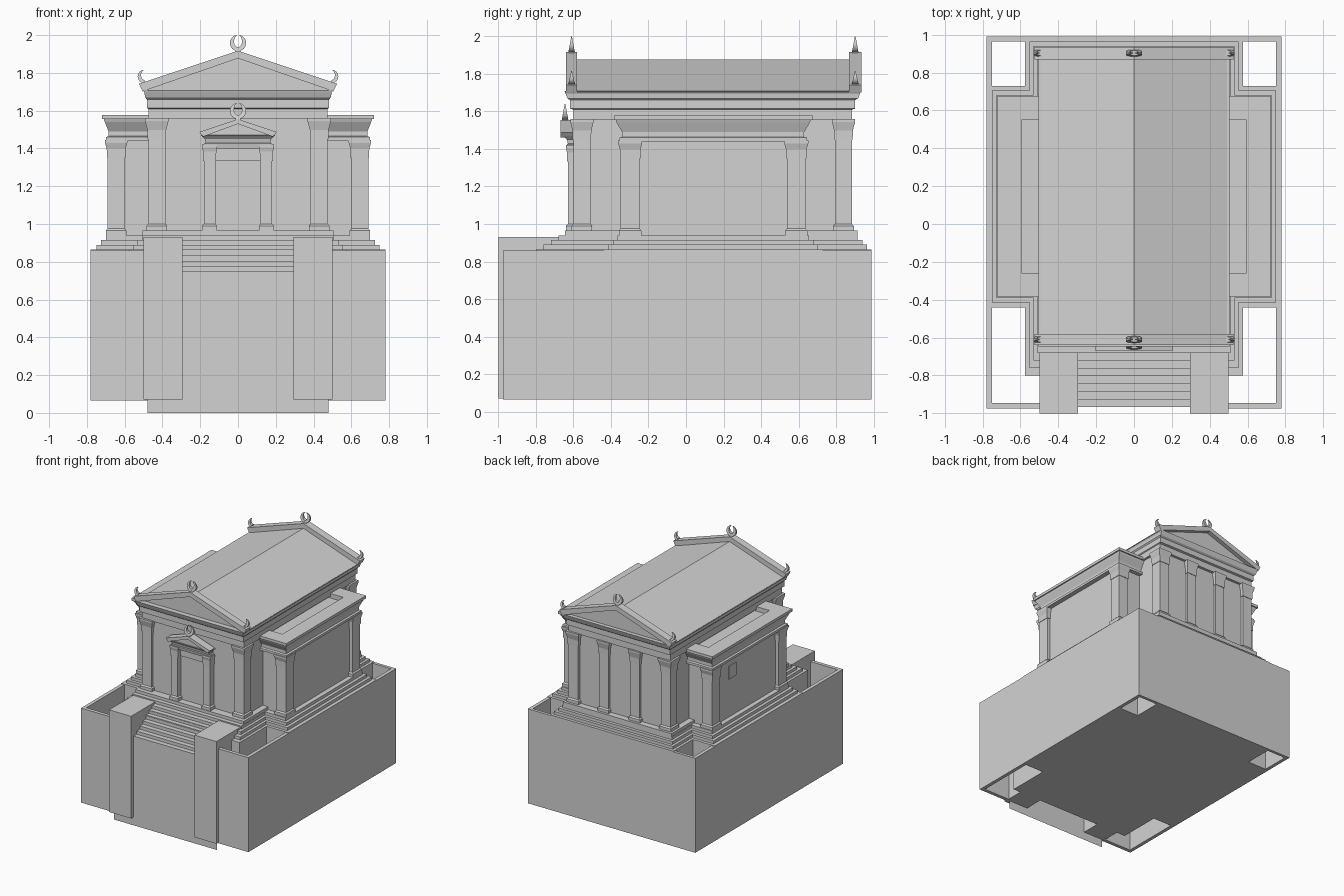
import bpy, bmesh, math

old = bpy.data.objects.get("Cube")
if old:
    bpy.data.objects.remove(old, do_unlink=True)

STONE = (0.65, 0.65, 0.65, 1)
stone = bpy.data.materials.new("grey_stone")
stone.use_nodes = True
stone.diffuse_color = STONE
stone.node_tree.nodes["Principled BSDF"].inputs["Base Color"].default_value = STONE

CY = 0.1425          # middle of the temple along y
HY = 0.7425          # half length of the temple
FLOOR = 0.965


def finish(name, bm, fix=True):
    if fix:
        bmesh.ops.recalc_face_normals(bm, faces=bm.faces)
    me = bpy.data.meshes.new(name)
    bm.to_mesh(me)
    bm.free()
    me.materials.append(stone)
    ob = bpy.data.objects.new(name, me)
    bpy.context.collection.objects.link(ob)
    return ob


def loft(name, rings):
    """Skin equal-length rings of points and cap both ends."""
    bm = bmesh.new()
    loops = [[bm.verts.new(p) for p in ring] for ring in rings]
    n = len(loops[0])
    for a, b in zip(loops, loops[1:]):
        for i in range(n):
            j = (i + 1) % n
            bm.faces.new((a[i], a[j], b[j], b[i]))
    bm.faces.new(loops[0][::-1])
    bm.faces.new(loops[-1])
    return finish(name, bm)


def stack(name, cx, cy, rows):
    """Rectangular tower from rows of (z, half x, half y)."""
    return loft(name, [[(cx + sx * hx, cy + sy * hy, z) for sx, sy in
                        ((-1, -1), (1, -1), (1, 1), (-1, 1))] for z, hx, hy in rows])


def box(name, x0, x1, y0, y1, z0, z1):
    hx, hy = abs(x1 - x0) / 2, abs(y1 - y0) / 2
    return stack(name, (x0 + x1) / 2, (y0 + y1) / 2, [(z0, hx, hy), (z1, hx, hy)])


def slab_y(name, pts, y0, y1):
    """Extrude an (x, z) outline along y."""
    return loft(name, [[(x, y, z) for x, z in pts] for y in (y0, y1)])


def cross(name, w, y0, y1, aw, a0, a1, z0, z1):
    """Extrude a cross-shaped plan: long body plus side arms."""
    half = [(w, y0), (w, a0), (aw, a0), (aw, a1), (w, a1), (w, y1)]
    pts = half + [(-x, y) for x, y in reversed(half)]
    return loft(name, [[(x, y, z) for x, y in pts] for z in (z0, z1)])


def chevron(name, w, z_end, z_top, t, y0, y1):
    """Raking cornice of a pediment."""
    slab_y(name, [(-w, z_end), (0, z_top), (w, z_end),
                  (w - 0.02, z_end - t), (0, z_top - t), (-w + 0.02, z_end - t)], y0, y1)


def pilaster(name, x, y, hx, hy, z0, z1, flare):
    cap = z1 - 0.17 * (z1 - z0) - 0.01
    stack(name, x, y, [
        (z0, hx + .01, hy + .01), (z0 + .025, hx + .01, hy + .01), (z0 + .035, hx, hy),
        (cap, hx, hy), (cap, hx + .004, hy + .004), (cap + .05, hx + .005, hy + .005),
        (z1 - .015, hx + flare, hy + flare), (z1, hx + flare, hy + flare)])


def acroterion(name, x, y, z, r, side=0):
    """Horned ornament; side = 0 gives the full crescent, +-1 a single horn."""
    arc = [math.radians(a) for a in range(-90, 76, 15)]
    outer = [(r * math.cos(a), r + r * math.sin(a)) for a in arc]
    inner = [(.5 * r * math.cos(a), 1.2 * r + .72 * r * math.sin(a)) for a in arc]
    if side:
        pts = [(side * px, pz) for px, pz in outer + inner[::-1]]
    else:
        pts = [(-px, pz) for px, pz in outer[::-1]] + outer[1:]
        pts += inner[::-1] + [(-px, pz) for px, pz in inner[1:]]
    rings = [[(x + px, y + s * .016 * (1.1 - pz / (2 * r)), z + pz) for px, pz in pts]
             for s in (-1, 1)]
    loft(name, rings)
    box(name + "_foot", x - .3 * r, x + .3 * r, y - .016, y + .016, z - .02, z + .01)


# Podium: cross-shaped core with thin walls closing the open corners
cross("podium_core", .575, -.80, .99, .78, -.44, .73, .065, .865)
for s, side in ((-1, "right"), (1, "left")):
    box(side + "_front_side_wall", s * .75, s * .78, -.975, -.44, .065, .86)
    box(side + "_front_wall", s * .49, s * .75, -.975, -.945, .065, .86)
    box(side + "_back_side_wall", s * .75, s * .78, .73, .99, .065, .86)
    box(side + "_back_wall", s * .575, s * .75, .965, .99, .065, .86)
    box(side + "_stair_cheek", s * .295, s * .5, -1.0, -.64, .07, .93)

# Steps around the temple
for i in (1, 2, 3):
    d = .025 * i
    cross("base_step_%d" % i, .575 - .022 * i, -.80 + .04 * i, .99 - d,
          .775 - d, -.44 + d, .73 - d, .84 + d, .865 + d)
box("temple_floor", -.505, .505, -.645, .915, .94, FLOOR)

# Front staircase as a folded sheet ending in a tall front face
bm = bmesh.new()
path = [(-.64, .94)]
for i in range(8):
    y, z = -.68 - .041 * i, .94 - .027 * i
    path += [(y, z), (y, z - .027 if i < 7 else 0)]
rows = [[bm.verts.new((x, y, z)) for x in (-.48, .48)] for y, z in path]
for a, b in zip(rows, rows[1:]):
    bm.faces.new((a[0], b[0], b[1], a[1]))
finish("front_stairs", bm, fix=False)

# Main hall and its pilasters
box("main_hall", -.455, .455, CY - .72, CY + .72, .93, 1.57)
for s, side in ((-1, "right"), (1, "left")):
    pilaster(side + "_front_pilaster", s * .43, CY - HY + .045, .045, .045, FLOOR, 1.56, .017)
    pilaster(side + "_back_pilaster", s * .43, CY + HY - .045, .045, .045, FLOOR, 1.56, .017)
    pilaster(side + "_back_inner_pilaster", s * .145, CY + HY - .03, .042, .03, FLOOR, 1.56, .015)

# Main entablature with stepped mouldings
stack("main_entablature", 0, CY, [
    (1.555, .475, HY), (1.61, .475, HY), (1.615, .483, .76), (1.66, .483, .76),
    (1.67, .492, .775), (1.695, .495, .785), (1.71, .505, .79)])

# Side wings: cross wall, columns at the corners, moulded roof with a sunken panel
WY = .145
stack("wing_walls", 0, WY, [(.93, .66, .465), (1.45, .66, .465)])
for s, side in ((-1, "right"), (1, "left")):
    for e, end in ((-1, "front"), (1, "back")):
        pilaster("%s_wing_%s_column" % (side, end), s * .645, WY + e * .443,
                 .045, .05, .94, 1.445, .014)
stack("wing_entablature", 0, WY, [
    (1.44, .70, .50), (1.46, .70, .50), (1.465, .685, .485), (1.49, .685, .485),
    (1.54, .705, .515), (1.555, .71, .52), (1.555, .72, .53), (1.578, .72, .53),
    (1.578, .595, .405), (1.54, .595, .405)])
box("right_wing_window", -.667, -.65, .28, .38, 1.26, 1.37)

# Gabled roof and pediments
slab_y("gabled_roof", [(-.505, 1.705), (.505, 1.705), (0, 1.877)], -.605, .90)
for end, y0, y1 in (("front", -.64, -.58), ("back", .87, .935)):
    chevron(end + "_raking_cornice", .525, 1.742, 1.917, .04, y0, y1)
    ym = (y0 + y1) / 2
    acroterion(end + "_ridge_ornament", 0, ym, 1.915, .043)
    for s, side in ((-1, "right"), (1, "left")):
        acroterion("%s_%s_corner_ornament" % (end, side), s * .495, ym, 1.745, .036, s)

# Doorway with its own small pediment
box("door_panel", -.125, .125, -.588, -.56, FLOOR, 1.335)
box("door_head", -.125, .125, -.60, -.56, 1.335, 1.41)
for s, side in ((-1, "right"), (1, "left")):
    pilaster(side + "_door_pilaster", s * .15, -.60, .03, .03, FLOOR, 1.42, .01)
stack("door_lintel", 0, -.60, [(1.40, .18, .03), (1.425, .18, .035),
                               (1.43, .172, .03), (1.45, .175, .035), (1.47, .195, .055)])
slab_y("door_tympanum", [(-.19, 1.465), (.19, 1.465), (0, 1.54)], -.645, -.57)
chevron("door_raking_cornice", .205, 1.487, 1.555, .025, -.668, -.60)
acroterion("door_ornament", 0, -.645, 1.555, .043)
